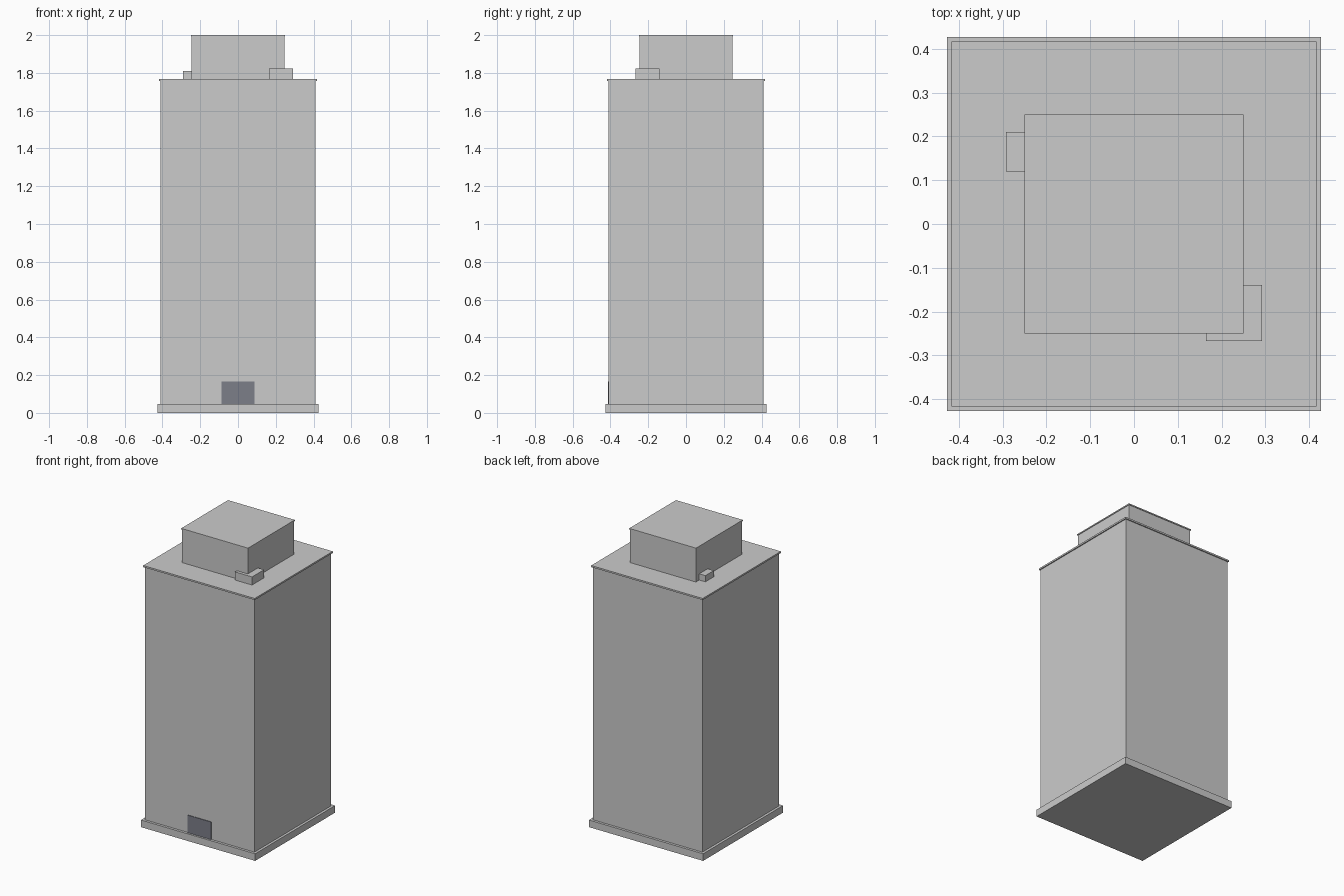
import bpy

if "Cube" in bpy.data.objects:
    bpy.data.objects.remove(bpy.data.objects["Cube"])


def box(name, x, y, z):
    """Axis-aligned box from (min, max) ranges."""
    bpy.ops.mesh.primitive_cube_add(size=1, location=[sum(r) / 2 for r in (x, y, z)])
    ob = bpy.context.object
    ob.name = name
    ob.scale = [r[1] - r[0] for r in (x, y, z)]
    bpy.ops.object.transform_apply(location=False, rotation=False, scale=True)
    return ob


def slab(name, half, z0, z1):
    """Centred square block."""
    return box(name, (-half, half), (-half, half), (z0, z1))


# Main tower: plinth, shaft, thin roof edge
slab("plinth", 0.427, 0.0, 0.048)
slab("tower_shaft", 0.41, 0.048, 1.757)
slab("roof_edge", 0.417, 1.757, 1.768)

# Rooftop block with its own thin cap
slab("penthouse", 0.246, 1.768, 1.992)
slab("penthouse_cap", 0.25, 1.992, 2.0)

# Small service units against the rooftop block
box("corner_roof_unit", (0.164, 0.292), (-0.267, -0.139), (1.768, 1.823))
box("side_roof_unit", (-0.292, -0.2), (0.12, 0.21), (1.768, 1.81))

# Dark entrance on the front
door = box("entrance_door", (-0.087, 0.087), (-0.414, -0.405), (0.048, 0.167))
mat = bpy.data.materials.new("dark_door")
mat.diffuse_color = (0.2, 0.21, 0.25, 1.0)
mat.use_nodes = True
mat.node_tree.nodes["Principled BSDF"].inputs["Base Color"].default_value = mat.diffuse_color
door.data.materials.append(mat)
